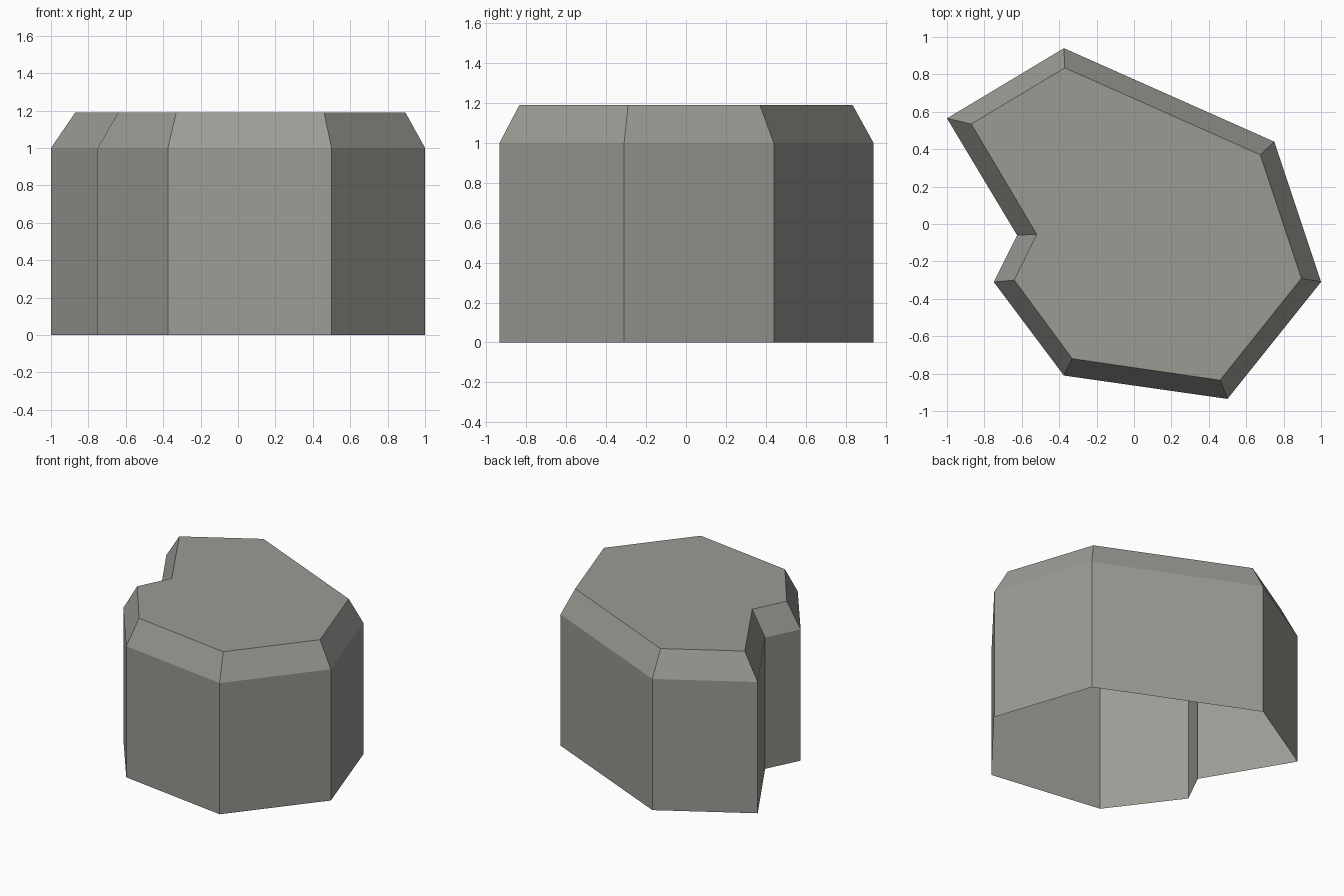
import bpy
import bmesh

cube = bpy.data.objects.get("Cube")
if cube:
    bpy.data.objects.remove(cube, do_unlink=True)

# Single stone grey
stone = bpy.data.materials.new("stone_grey")
stone.use_nodes = True
grey = (0.33, 0.325, 0.30, 1)
stone.diffuse_color = grey
bsdf = next(n for n in stone.node_tree.nodes if n.type == "BSDF_PRINCIPLED")
bsdf.inputs["Base Color"].default_value = grey
bsdf.inputs["Roughness"].default_value = 0.9

# Notched outline of the cliff walls, and the smaller outline of its flat top
wall_outline = [(-1, 0.565), (-0.625, -0.06), (-0.75, -0.31), (-0.375, -0.81),
                (0.5, -0.935), (1, -0.31), (0.75, 0.44), (-0.375, 0.94)]
top_outline = [(-0.87, 0.535), (-0.52, -0.055), (-0.64, -0.30), (-0.33, -0.72),
               (0.46, -0.835), (0.895, -0.29), (0.675, 0.37), (-0.37, 0.835)]

bm = bmesh.new()


def ring(outline, z):
    return [bm.verts.new((x, y, z)) for x, y in outline]


def bridge(lower, upper):
    n = len(lower)
    for i in range(n):
        j = (i + 1) % n
        bm.faces.new((lower[i], lower[j], upper[j], upper[i]))


# Upright walls with an open underside, sloping shoulder, flat cap
base = ring(wall_outline, 0)
shoulder = ring(wall_outline, 1)
rim = ring(top_outline, 1.19)
bridge(base, shoulder)
bridge(shoulder, rim)
bm.faces.new(rim)

mesh = bpy.data.meshes.new("rock_block")
bm.to_mesh(mesh)
bm.free()
mesh.materials.append(stone)
rock = bpy.data.objects.new("rock_block", mesh)
bpy.context.collection.objects.link(rock)
